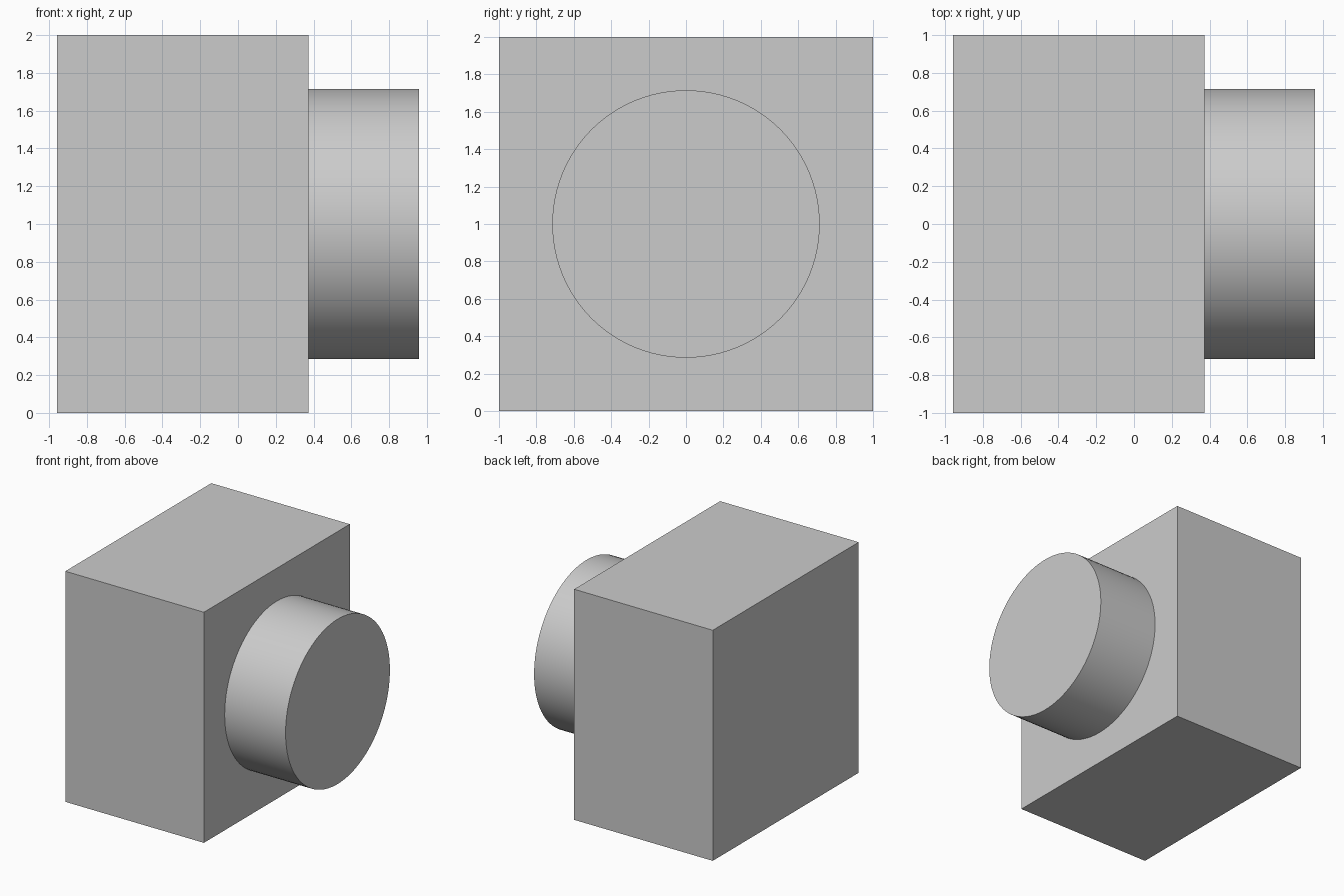
import bpy
import math

cube = bpy.data.objects.get("Cube")
if cube:
    bpy.data.objects.remove(cube, do_unlink=True)

# Single plain grey for the whole model
grey = bpy.data.materials.new("light_grey")
grey.use_nodes = True
grey.diffuse_color = (0.6, 0.6, 0.6, 1)
grey.node_tree.nodes["Principled BSDF"].inputs["Base Color"].default_value = (0.6, 0.6, 0.6, 1)

LEFT, STEP, RIGHT = -0.957, 0.373, 0.957  # x of block back, block face, boss end
CENTRE_Z = 1.0


def finish(name):
    obj = bpy.context.object
    obj.name = obj.data.name = name
    bpy.ops.object.transform_apply(location=False, rotation=True, scale=True)
    obj.data.materials.append(grey)
    return obj


# Rectangular block
bpy.ops.mesh.primitive_cube_add(size=1, location=((LEFT + STEP) / 2, 0, CENTRE_Z))
bpy.context.object.scale = (STEP - LEFT, 2, 2)
block = finish("block")

# Round boss on the side of the block
bpy.ops.mesh.primitive_cylinder_add(
    vertices=96, radius=0.715, depth=RIGHT - STEP,
    location=((STEP + RIGHT) / 2, 0, CENTRE_Z), rotation=(0, math.pi / 2, 0))
boss = finish("round_boss")
bpy.ops.object.shade_smooth_by_angle(angle=math.radians(30))

# Fuse the boss to the block so no hidden faces remain
union = block.modifiers.new("join_boss", "BOOLEAN")
union.operation = "UNION"
union.solver = "EXACT"
union.object = boss
bpy.context.view_layer.objects.active = block
bpy.ops.object.modifier_apply(modifier=union.name)
bpy.data.objects.remove(boss, do_unlink=True)
block.name = "block_with_round_boss"
bpy.ops.object.select_all(action="DESELECT")
block.select_set(True)
bpy.ops.object.shade_smooth_by_angle(angle=math.radians(30))
